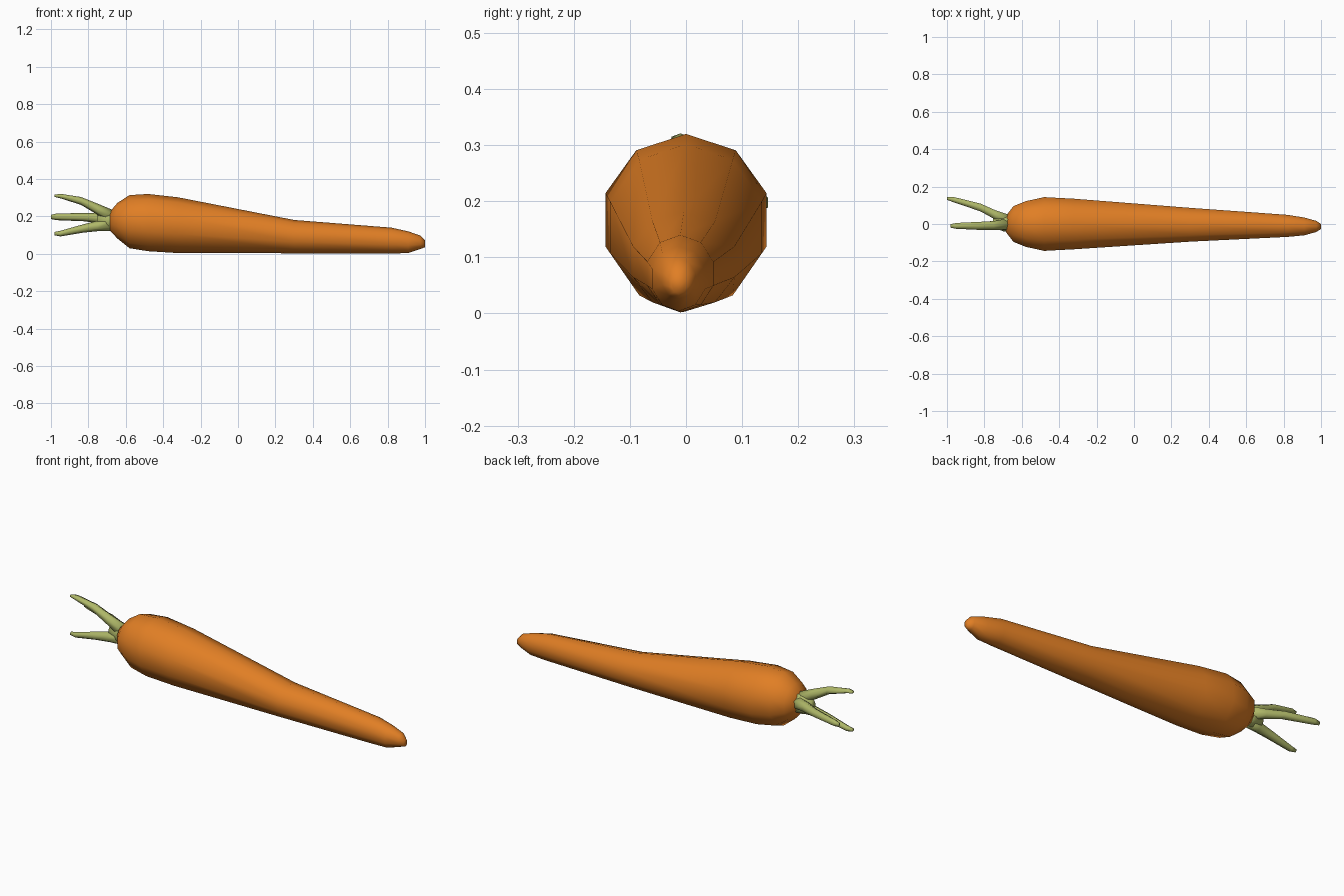
import bpy, bmesh, math
from mathutils import Vector


def material(name, rgb):
    m = bpy.data.materials.new(name)
    m.diffuse_color = (*rgb, 1)
    return m


orange = material("carrot orange", (0.75, 0.21, 0.018))
green = material("stem green", (0.43, 0.48, 0.14))


def loft(name, rings, sides, mat, turn=0.0):
    """Skin rings (x, y centre, z centre, y radius, z radius) laid along x."""
    bm = bmesh.new()
    loops = []
    for x, y, z, ry, rz in rings:
        loops.append([bm.verts.new((x, y + ry * math.sin(a), z - rz * math.cos(a)))
                      for a in (turn + 2 * math.pi * i / sides for i in range(sides))])
    for a, b in zip(loops, loops[1:]):
        for i in range(sides):
            j = (i + 1) % sides
            bm.faces.new((a[i], a[j], b[j], b[i]))
    bm.faces.new(loops[0])
    bm.faces.new(loops[-1])
    bmesh.ops.recalc_face_normals(bm, faces=bm.faces)
    me = bpy.data.meshes.new(name)
    bm.to_mesh(me)
    bm.free()
    me.materials.append(mat)
    for p in me.polygons:
        p.use_smooth = True
    ob = bpy.data.objects.new(name, me)
    bpy.context.collection.objects.link(ob)
    return ob


# Root: blunt shoulder, long uneven taper, rounded tip
loft("carrot_root", [
    (-0.685, 0.0, 0.175, 0.045, 0.05),
    (-0.645, 0.0, 0.177, 0.10, 0.095),
    (-0.58, 0.0, 0.172, 0.128, 0.142),
    (-0.48, 0.0, 0.167, 0.151, 0.153),
    (-0.32, 0.0, 0.153, 0.142, 0.149),
    (0.30, -0.004, 0.092, 0.095, 0.089),
    (0.82, -0.01, 0.071, 0.062, 0.069),
    (0.91, -0.013, 0.062, 0.050, 0.058),
    (0.975, -0.013, 0.062, 0.031, 0.036),
    (1.0, -0.013, 0.053, 0.014, 0.018),
], 10, orange)

# Stem base where the leaf stalks join
loft("stem_base", [
    (-0.66, 0.005, 0.178, 0.052, 0.058),
    (-0.70, 0.005, 0.178, 0.045, 0.055),
    (-0.755, 0.008, 0.178, 0.025, 0.035),
], 7, green)

# Three cut leaf stalks: upper, side and lower
loft("upper_stalk", [
    (-0.67, 0.0, 0.195, 0.035, 0.040),
    (-0.75, -0.008, 0.238, 0.027, 0.030),
    (-0.84, -0.010, 0.283, 0.024, 0.021),
    (-0.95, -0.010, 0.309, 0.018, 0.012),
    (-0.98, -0.010, 0.310, 0.011, 0.006),
], 6, green)
loft("side_stalk", [
    (-0.67, 0.02, 0.185, 0.035, 0.035),
    (-0.74, 0.048, 0.190, 0.029, 0.028),
    (-0.82, 0.088, 0.196, 0.024, 0.022),
    (-0.97, 0.132, 0.198, 0.016, 0.018),
    (-1.0, 0.136, 0.197, 0.008, 0.011),
], 6, green)
loft("lower_stalk", [
    (-0.67, 0.0, 0.160, 0.038, 0.038),
    (-0.75, -0.008, 0.149, 0.028, 0.028),
    (-0.83, -0.010, 0.135, 0.023, 0.022),
    (-0.95, -0.010, 0.108, 0.015, 0.015),
    (-0.98, -0.010, 0.108, 0.009, 0.009),
], 6, green)
